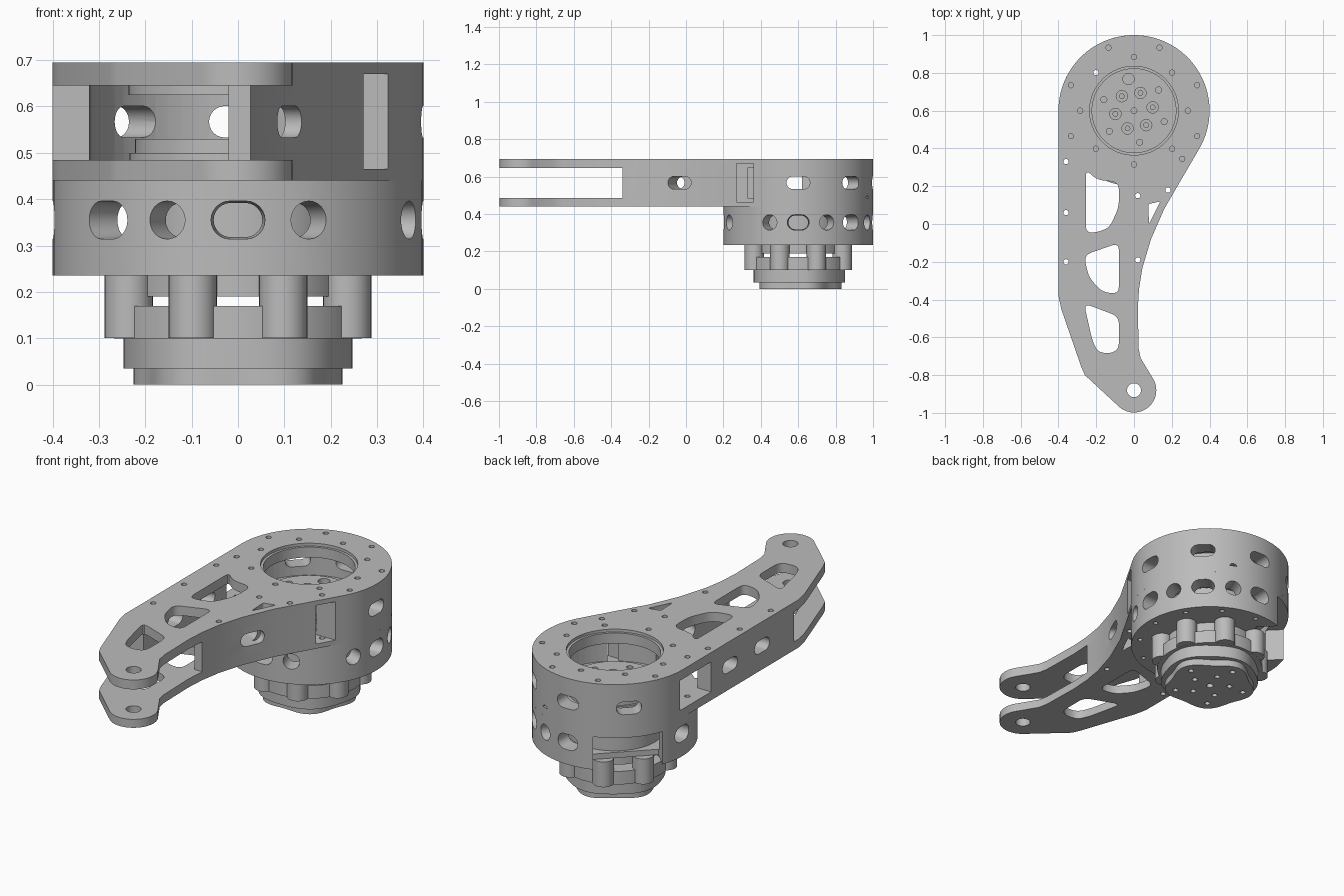
import bpy, bmesh
from math import sin, cos, pi, radians
from mathutils import Vector, Matrix

if "Cube" in bpy.data.objects:
    bpy.data.objects.remove(bpy.data.objects["Cube"])

grey = bpy.data.materials.new("plain_grey")
grey.use_nodes = True
COLOUR = (0.5, 0.5, 0.5, 1)
grey.diffuse_color = COLOUR
grey.node_tree.nodes["Principled BSDF"].inputs["Base Color"].default_value = COLOUR

HUB = (0, 0.6)


# ---- 2D loop helpers
def arc(c, r, a0, a1, n):
    return [(c[0] + r * cos(radians(a0 + (a1 - a0) * i / n)),
             c[1] + r * sin(radians(a0 + (a1 - a0) * i / n))) for i in range(n + 1)]


def circle(c, r, n=64):
    return arc(c, r, 0, 360, n)[:-1]


def polar(r, deg):
    return (HUB[0] + r * cos(radians(deg)), HUB[1] + r * sin(radians(deg)))


def rounded(pts, r):
    out = []
    for i, p in enumerate(pts):
        p = Vector(p)
        ends = []
        for q in (pts[i - 1], pts[(i + 1) % len(pts)]):
            d = Vector(q) - p
            ends.append(p + d.normalized() * min(r, d.length * 0.48))
        for k in range(6):
            t = k / 5
            out.append(tuple(ends[0] * (1 - t) ** 2 + p * 2 * t * (1 - t) + ends[1] * t * t))
    return out


def wavy(r, amp, lobes, n=100):
    return [polar(r + amp * cos(lobes * 2 * pi * i / n), 360 * i / n + 90) for i in range(n)]


def box(x0, x1, y0, y1):
    return [(x0, y0), (x1, y0), (x1, y1), (x0, y1)]


# ---- solids: first loop is the outline, the others are holes
def slab(name, loops, z0, z1):
    cu = bpy.data.curves.new(name, "CURVE")
    cu.dimensions = "2D"
    cu.fill_mode = "BOTH"
    cu.extrude = (z1 - z0) / 2
    for pts in loops:
        s = cu.splines.new("POLY")
        s.points.add(len(pts) - 1)
        for sp, p in zip(s.points, pts):
            sp.co = (p[0], p[1], 0, 1)
        s.use_cyclic_u = True
    tmp = bpy.data.objects.new(name + "_curve", cu)
    bpy.context.collection.objects.link(tmp)
    bpy.context.view_layer.update()
    me = bpy.data.meshes.new_from_object(tmp.evaluated_get(bpy.context.evaluated_depsgraph_get()))
    bpy.data.objects.remove(tmp)
    bm = bmesh.new()
    bm.from_mesh(me)
    bmesh.ops.remove_doubles(bm, verts=bm.verts, dist=1e-5)
    bmesh.ops.translate(bm, verts=bm.verts, vec=(0, 0, (z0 + z1) / 2))
    bmesh.ops.recalc_face_normals(bm, faces=bm.faces)
    bm.to_mesh(me)
    bm.free()
    me.materials.clear()
    me.materials.append(grey)
    ob = bpy.data.objects.new(name, me)
    bpy.context.collection.objects.link(ob)
    return ob


def slot(pos, deg, w, h, depth, flare=1.0):
    """Rounded slot cutter pointing outward along deg."""
    r, s = h / 2, max(w - h, 0.0004) / 2
    ob = slab("slot_cutter", [arc((s, 0), r, -90, 90, 12) + arc((-s, 0), r, 90, 270, 12)],
              -depth, depth)
    for v in ob.data.vertices:
        if v.co.z > 0:
            v.co.x *= flare
            v.co.y *= flare
    ob.data.transform(Matrix.Translation(pos) @ Matrix.Rotation(radians(deg + 90), 4, "Z")
                      @ Matrix.Rotation(pi / 2, 4, "X"))
    return ob


def cut(ob, cutters):
    bpy.context.view_layer.objects.active = ob
    for c in cutters:
        m = ob.modifiers.new("cut", "BOOLEAN")
        m.operation = "DIFFERENCE"
        m.solver = "EXACT"
        m.object = c
        bpy.ops.object.modifier_apply(modifier=m.name)


def discard(cutters):
    for c in cutters:
        bpy.data.objects.remove(c)


# ---- arm outline, lightening pockets and screw holes
outline = (arc(HUB, 0.4, -31, 180, 70)
           + [(-0.4, -0.38), (-0.385, -0.45), (-0.278, -0.76), (-0.26, -0.8)]
           + arc((0, -0.88), 0.118, 228, 390, 28)
           + [(0.035, -0.71), (0.025, -0.66), (0.02, -0.45), (0.027, -0.34),
              (0.045, -0.23), (0.09, -0.08), (0.16, 0.08)])
pockets = [
    rounded([(-0.255, 0.29), (-0.2, 0.235), (-0.08, 0.22), (-0.08, 0.09),
             (-0.13, -0.02), (-0.2, -0.045), (-0.255, -0.045)], 0.04),
    rounded([(-0.08, -0.1), (-0.265, -0.165), (-0.24, -0.28), (-0.17, -0.36), (-0.08, -0.37)], 0.04),
    rounded([(-0.265, -0.42), (-0.08, -0.49), (-0.08, -0.66), (-0.12, -0.685),
             (-0.19, -0.68), (-0.22, -0.62)], 0.04)]
triangle = rounded([(0.075, 0.105), (0.14, 0.12), (0.08, 0.0)], 0.01)
through = [circle(polar(0.36, a), 0.014, 14) for a in (-22, 22, 68, 112, 158, 202)]
through += [circle(p, 0.014, 14) for p in ((-0.36, 0.33), (-0.36, 0.06), (-0.36, -0.2),
                                           (0.255, 0.345), (0.18, 0.18), (0.02, 0.15), (0.02, -0.19))]
hub_screws = [circle(polar(0.285, a), 0.014, 14) for a in range(0, 360, 45)]
eye = circle((0, -0.88), 0.037, 32)
common = [outline, eye, triangle] + pockets + through + hub_screws

top_plate = slab("top_plate", common + [circle(HUB, 0.235)], 0.645, 0.695)
bottom_plate = slab("bottom_plate", common + [circle(HUB, 0.235)], 0.44, 0.485)
pocket_lip = slab("pocket_lip", [circle(HUB, 0.236), circle(HUB, 0.222)], 0.625, 0.68)

# ---- walls between the plates
walls = slab("arm_walls", [outline, triangle] + through, 0.485, 0.645)
side_window = slab("window_cutter", [box(0.17, 0.45, 0.27, 0.36)], 0.465, 0.67)
cable_notch = slot((*polar(0.38, 67.5), 0.48), 67.5, 0.04, 0.036, 0.1)
voids = [slab("hub_cutter", [circle(HUB, 0.32)], 0.4, 0.7),
         slab("channel_cutter", [box(-0.32, -0.02, -1.1, 0.6)], 0.4, 0.7),
         slab("front_cutter", [box(-0.6, 0.6, -1.2, -0.34)], 0.4, 0.7),
         slab("gap_cutter", [box(-0.5, -0.25, 0.36, 0.62)], 0.4, 0.7)]
voids += [slot((*polar(0.38, a), 0.567), a, 0.125, 0.068, 0.1) for a in (0, 45, 90, 135)]
voids += [slot((-0.38, y, 0.567), 180, 0.125, 0.068, 0.1) for y in (0.2, -0.07)]
voids += [slot((0.1, -0.03, 0.567), -25, 0.135, 0.068, 0.22)]
cut(walls, voids + [side_window, cable_notch])
for plate in (top_plate, bottom_plate):
    cut(plate, [side_window])
discard(voids + [side_window, cable_notch])

# ---- lower ring with flared slots and an open bay
floor_screws = [circle(polar(0.36, a), 0.012, 12) for a in range(0, 360, 30)]
ring = slab("lower_ring", [circle(HUB, 0.4, 96), circle(HUB, 0.32, 96)], 0.265, 0.44)
ring_floor = slab("ring_floor", [circle(HUB, 0.4, 96), circle(HUB, 0.236)] + floor_screws, 0.235, 0.265)
holes = [slot((*polar(0.35, a), 0.355), a, 0.1, 0.07, 0.07, 1.2) for a in (0, 45, 90, 180, 225, 270)]
holes += [slot((*polar(0.35, a), 0.355), a, 0.07, 0.07, 0.07, 1.2)
          for a in (-67.5, -22.5, 22.5, 67.5, 247.5)]
bay = slab("bay_cutter", [box(0.25, 0.5, -0.17, 0.17)], 0.2, 0.41)
bay.data.transform(Matrix.Translation((*HUB, 0)) @ Matrix.Rotation(radians(135), 4, "Z"))
cut(ring, holes + [bay])
cut(ring_floor, [bay])
discard(holes + [bay])

# ---- motor: body, rear face, posts, flange and output cap
slab("motor_body", [circle(HUB, 0.234)], 0.19, 0.5)
face_holes = [circle(HUB, 0.015, 16), circle(polar(0.17, 100), 0.03, 24)]
for k in range(6):
    face_holes.append(circle(polar(0.1, 70 + 60 * k), 0.03, 24))
    if k != 1:
        face_holes.append(circle(polar(0.17, 40 + 60 * k), 0.016, 16))
slab("motor_rear_face", [circle(HUB, 0.222)] + face_holes, 0.5, 0.53)
for k in range(6):
    slab("face_screw", [circle(polar(0.1, 70 + 60 * k), 0.015, 16)], 0.49, 0.522)
for k in range(8):
    slab("motor_post", [circle(polar(0.255, 22.5 + 45 * k), 0.052, 32)], 0.101, 0.236)
slab("motor_flange", [circle(HUB, 0.268)], 0.1, 0.17)
slab("gear_housing", [wavy(0.245, 0.006, 5)], 0.035, 0.1)
cap_holes = [circle(HUB, 0.018, 16)]
for k in range(5):
    cap_holes += [circle(polar(0.1, 72 * k), 0.014, 14), circle(polar(0.18, 90 + 72 * k), 0.014, 14)]
slab("output_cap", [wavy(0.218, 0.014, 5)] + cap_holes, 0, 0.035)

# ---- smooth shading with sharp edges kept
bpy.ops.object.select_all(action="DESELECT")
for ob in bpy.context.collection.objects:
    if ob.type == "MESH" and ob.data.materials and ob.data.materials[0] == grey:
        ob.select_set(True)
        bpy.context.view_layer.objects.active = ob
bpy.ops.object.shade_smooth_by_angle(angle=radians(30))
